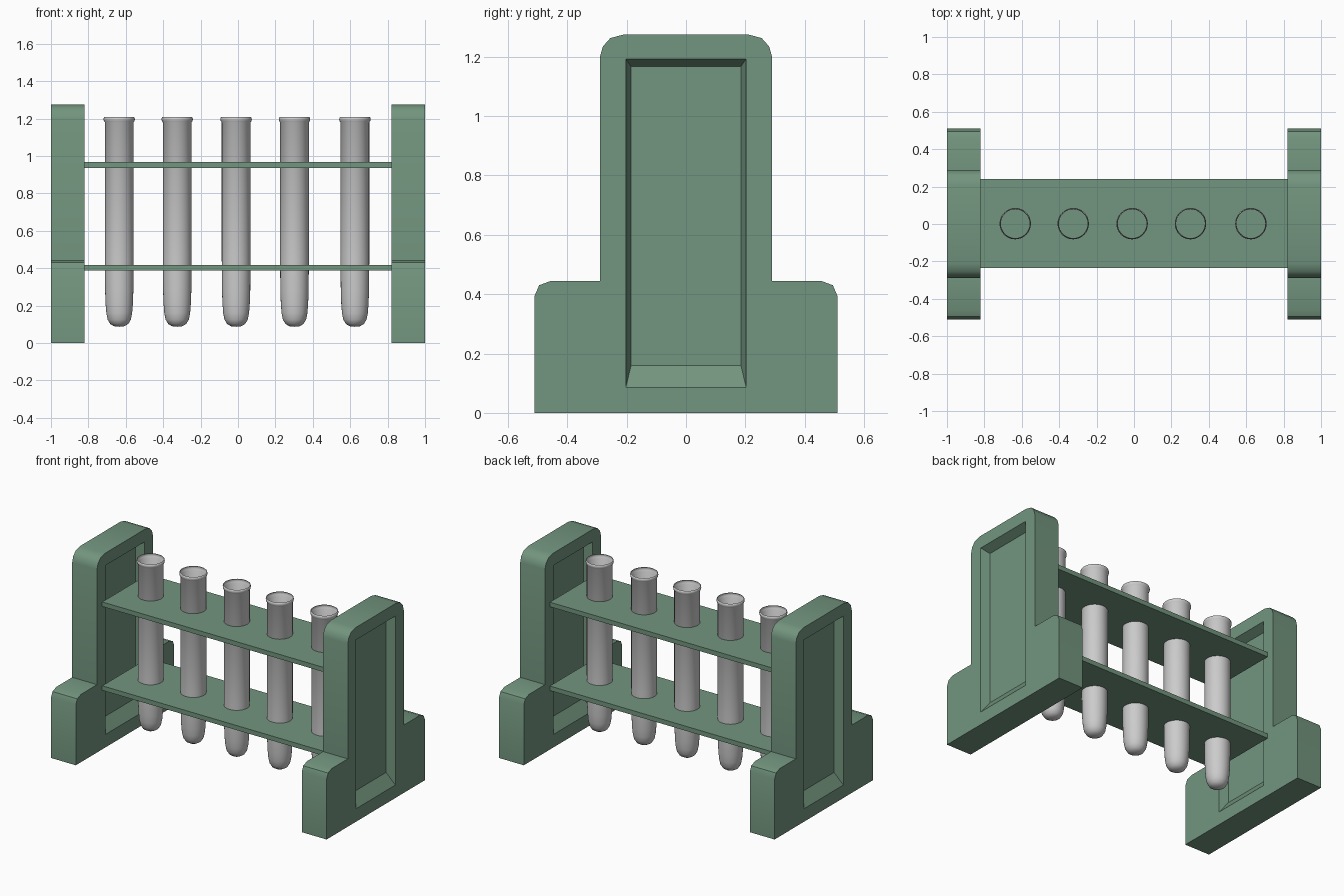
import bpy, bmesh, math

if "Cube" in bpy.data.objects:
    bpy.data.objects.remove(bpy.data.objects["Cube"])

green = bpy.data.materials.new("green_plastic")
green.diffuse_color = (0.17, 0.30, 0.21, 1)
green.use_nodes = True
green.node_tree.nodes["Principled BSDF"].inputs["Base Color"].default_value = green.diffuse_color


def make_object(name, bm, mat=None):
    bmesh.ops.recalc_face_normals(bm, faces=bm.faces)
    mesh = bpy.data.meshes.new(name)
    bm.to_mesh(mesh)
    bm.free()
    obj = bpy.data.objects.new(name, mesh)
    bpy.context.collection.objects.link(obj)
    if mat:
        mesh.materials.append(mat)
    return obj


def smooth(obj, angle):
    bpy.ops.object.select_all(action='DESELECT')
    obj.select_set(True)
    bpy.context.view_layer.objects.active = obj
    bpy.ops.object.shade_smooth_by_angle(angle=math.radians(angle))


# End panel: stepped outline with a tapered recess on both faces (full width built from mirrored halves)
HALF_T, DEPTH = 0.09, 0.055
OUTLINE = [(0, 0), (0.51, 0), (0.51, 0.395), (0.495, 0.43), (0.455, 0.445), (0.29, 0.445),
           (0.29, 1.2), (0.28, 1.235), (0.255, 1.263), (0.21, 1.275), (0, 1.275)]
RIM = [(0, 0.085), (0.203, 0.085), (0.203, 1.193), (0, 1.193)]
FLOOR = [(0, 0.16), (0.185, 0.16), (0.185, 1.167), (0, 1.167)]


def end_panel(name, x):
    bm = bmesh.new()
    for side in (1, -1):
        outer, rim, floor = ([[bm.verts.new((side * t, s * y, z)) for y, z in pts] for s in (1, -1)]
                             for pts, t in ((OUTLINE, HALF_T), (RIM, HALF_T), (FLOOR, HALF_T - DEPTH)))
        for o, r, f in zip(outer, rim, floor):
            bm.faces.new(o + r[::-1])
            for i in range(3):
                bm.faces.new((r[i], r[i + 1], f[i + 1], f[i]))
            bm.faces.new(f)
    # edge band joining the two faces
    for s in (1, -1):
        a, b = ([bm.verts.new((t, s * y, z)) for y, z in OUTLINE] for t in (HALF_T, -HALF_T))
        for i in range(len(OUTLINE) - 1):
            bm.faces.new((a[i], a[i + 1], b[i + 1], b[i]))
    bmesh.ops.remove_doubles(bm, verts=bm.verts, dist=1e-4)
    # merge the halves across the centre line
    seam = [e for e in bm.edges if all(abs(v.co.y) < 1e-5 for v in e.verts)
            and abs(e.verts[0].co.x - e.verts[1].co.x) < 1e-5
            and abs(e.verts[0].co.x) < HALF_T - 0.01]
    bmesh.ops.dissolve_edges(bm, edges=seam, use_verts=False)
    obj = make_object(name, bm, green)
    obj.location.x = x
    smooth(obj, 35)


end_panel("left_end_panel", -0.91)
end_panel("right_end_panel", 0.91)

# Shelves: plain boards between the panels
for name, z in (("upper_shelf", 0.952), ("lower_shelf", 0.402)):
    bm = bmesh.new()
    bmesh.ops.create_cube(bm, size=1)
    bmesh.ops.scale(bm, vec=(1.64, 0.476, 0.03), verts=bm.verts)
    obj = make_object(name, bm, green)
    obj.location = (0, 0.002, z)

# Test tubes: open lathed shells with a rounded bottom and rolled lip
TUBE = [(0, 0.087), (0.028, 0.09), (0.048, 0.102), (0.062, 0.125), (0.069, 0.16), (0.073, 0.21),
        (0.0755, 0.28), (0.077, 0.45), (0.077, 1.18), (0.082, 1.187), (0.084, 1.197),
        (0.082, 1.206), (0.079, 1.208)]
for n, x in enumerate((-0.635, -0.325, -0.01, 0.302, 0.625), 1):
    bm = bmesh.new()
    verts = [bm.verts.new((r, 0, z)) for r, z in TUBE]
    edges = [bm.edges.new(pair) for pair in zip(verts, verts[1:])]
    bmesh.ops.spin(bm, geom=verts + edges, cent=(0, 0, 0), axis=(0, 0, 1),
                   angle=2 * math.pi, steps=32, use_merge=True)
    bmesh.ops.remove_doubles(bm, verts=bm.verts, dist=1e-4)
    tube = make_object(f"test_tube_{n}", bm)
    tube.location = (x, 0.002, 0)
    smooth(tube, 50)
